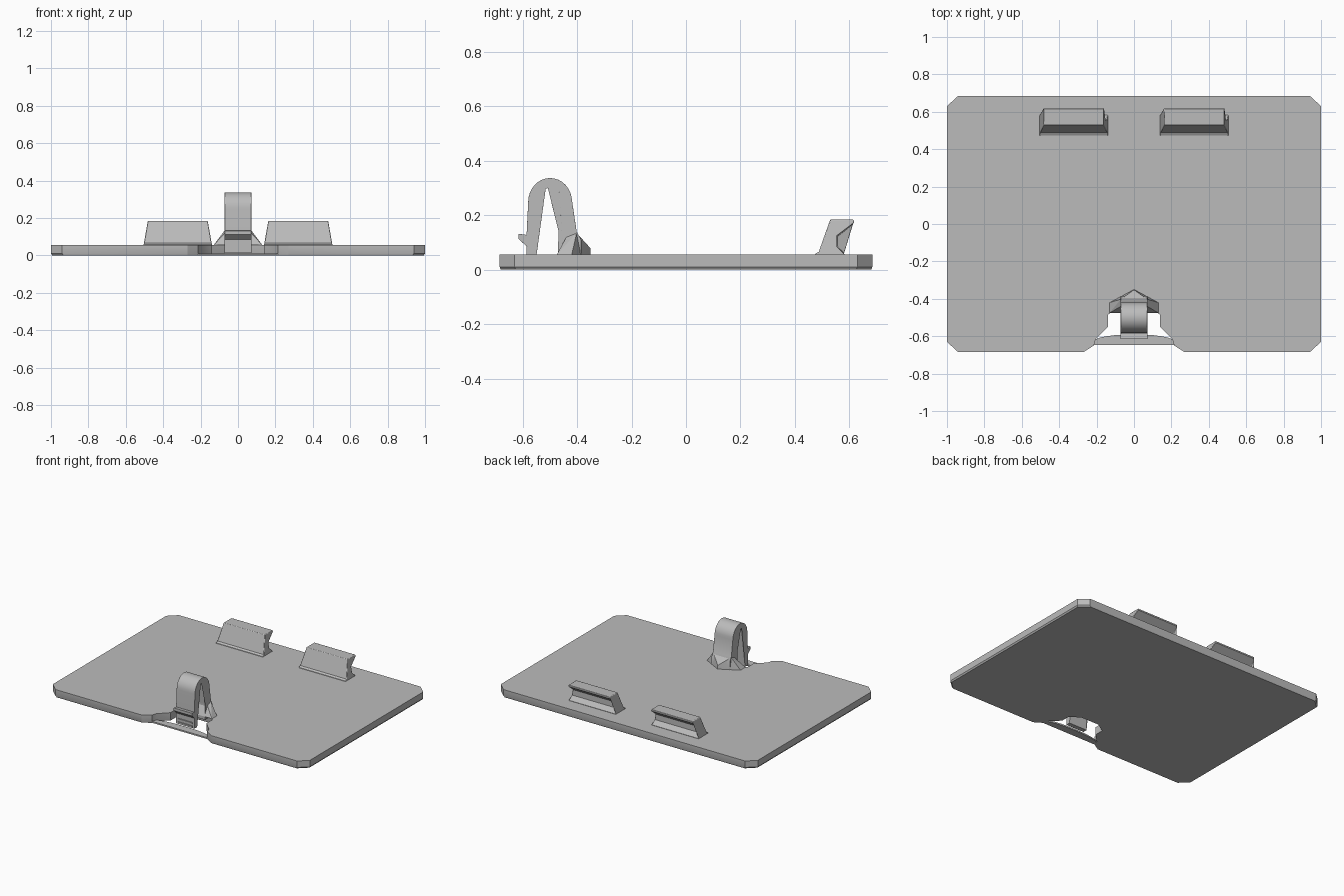
import bpy, bmesh, math

cube = bpy.data.objects.get("Cube")
if cube:
    bpy.data.objects.remove(cube, do_unlink=True)

grey = bpy.data.materials.new("light grey plastic")
grey.use_nodes = True
colour = (0.5, 0.5, 0.5, 1)
grey.diffuse_color = colour
grey.node_tree.nodes["Principled BSDF"].inputs["Base Color"].default_value = colour


def finish(bm, name, bevel=0.0, angle=30):
    bmesh.ops.recalc_face_normals(bm, faces=bm.faces)
    mesh = bpy.data.meshes.new(name)
    bm.to_mesh(mesh)
    bm.free()
    mesh.materials.append(grey)
    obj = bpy.data.objects.new(name, mesh)
    bpy.context.collection.objects.link(obj)
    bpy.ops.object.select_all(action='DESELECT')
    obj.select_set(True)
    bpy.context.view_layer.objects.active = obj
    if bevel:
        mod = obj.modifiers.new("soft edges", 'BEVEL')
        mod.width = bevel
        mod.segments = 2
        mod.limit_method = 'ANGLE'
        mod.angle_limit = math.radians(65)
    bpy.ops.object.shade_smooth_by_angle(angle=math.radians(angle))
    return obj


def loft(name, rings, **kw):
    """Skin matching rings of points and cap both ends."""
    bm = bmesh.new()
    loops = [[bm.verts.new(p) for p in ring] for ring in rings]
    n = len(loops[0])
    for a, b in zip(loops, loops[1:]):
        for i in range(n):
            j = (i + 1) % n
            bm.faces.new((a[i], a[j], b[j], b[i]))
    caps = [bm.faces.new(loops[0]), bm.faces.new(loops[-1])]
    bmesh.ops.triangulate(bm, faces=caps)
    return finish(bm, name, **kw)


def mirrored(half):
    """Complete a left half outline with its mirror image."""
    return half + [(-x, y) for x, y in reversed(half)]


def arc(cy, cz, ry, rz, steps=16):
    return [(cy - ry * math.cos(math.pi * i / steps), cz + rz * math.sin(math.pi * i / steps))
            for i in range(steps + 1)]


# Cover plate with clipped corners and a latch notch
THICK = 0.055
outline = mirrored([(-0.07, -0.44), (-0.14, -0.485), (-0.14, -0.55), (-0.205, -0.615),
                    (-0.215, -0.65), (-0.27, -0.685), (-0.94, -0.685), (-1, -0.63),
                    (-1, 0.63), (-0.94, 0.685)])
loft("cover_plate", [[(x * 0.993, y * 0.993, 0) for x, y in outline],
                     [(x, y, 0.01) for x, y in outline],
                     [(x, y, THICK) for x, y in outline]])

# Thin crescent lip across the notch
lip = [(-0.22, -0.648), (0.22, -0.648)]
lip += [(0.21 * math.cos(math.pi * i / 12), -0.625 + 0.035 * math.sin(math.pi * i / 12))
        for i in range(13)]
loft("notch_lip", [[(x, y, z) for x, y in lip] for z in (0.001, 0.011)])

# Springy loop latch with a catch on its free leg
outer = [(-0.585, 0.012), (-0.585, 0.085), (-0.615, 0.113), (-0.615, 0.132), (-0.586, 0.128)]
outer += arc(-0.4995, 0.25, 0.0805, 0.087)
outer += [(-0.402, 0.14), (-0.385, 0.11), (-0.385, 0.03)]
inner = [(-0.47, 0.03), (-0.47, 0.057), (-0.452, 0.075), (-0.443, 0.1), (-0.444, 0.13)]
inner += list(reversed(arc(-0.5, 0.25, 0.041, 0.051)))
inner += [(-0.555, 0.07), (-0.555, 0.012)]
loft("latch_loop", [[(x, y, z) for y, z in outer + inner] for x in (-0.071, 0.071)],
     bevel=0.008, angle=35)

# Grip ribs on the free leg
for name, z in (("lower_grip_rib", 0.022), ("upper_grip_rib", 0.046)):
    bm = bmesh.new()
    bmesh.ops.create_cube(bm, size=1)
    for v in bm.verts:
        v.co = (v.co.x * 0.11, -0.586 + v.co.y * 0.012, z + v.co.z * 0.012)
    finish(bm, name)

# Flared root that blends the latch into the plate
bm = bmesh.new()
for s in (-1, 1):
    for p in ((0.13, -0.42, THICK), (0.13, -0.475, THICK), (0.07, -0.45, THICK),
              (0.07, -0.402, 0.135), (0.07, -0.44, 0.12), (0.092, -0.415, 0.083)):
        bm.verts.new((s * p[0], p[1], p[2]))
bm.verts.new((0, -0.35, THICK))
bm.verts.new((0, -0.352, 0.08))
hull = bmesh.ops.convex_hull(bm, input=bm.verts)
loose = [v for v in bm.verts if not v.link_faces]
bmesh.ops.delete(bm, geom=loose, context='VERTS')
finish(bm, "latch_root", angle=20)

# Pair of hooked hinge tabs at the back
tab = [(0.472, 0.05), (0.474, 0.058), (0.488, 0.066), (0.53, 0.184), (0.617, 0.184),
       (0.617, 0.172), (0.555, 0.125), (0.555, 0.085), (0.582, 0.057), (0.582, 0.05)]


def half_width(z):
    return 0.183 - 0.023 * (z - THICK) / 0.13


for name, cx in (("left_hinge_tab", 0.322), ("right_hinge_tab", -0.322)):
    loft(name, [[(cx + s * half_width(z), y, z) for y, z in tab] for s in (-1, 1)],
         bevel=0.007)
